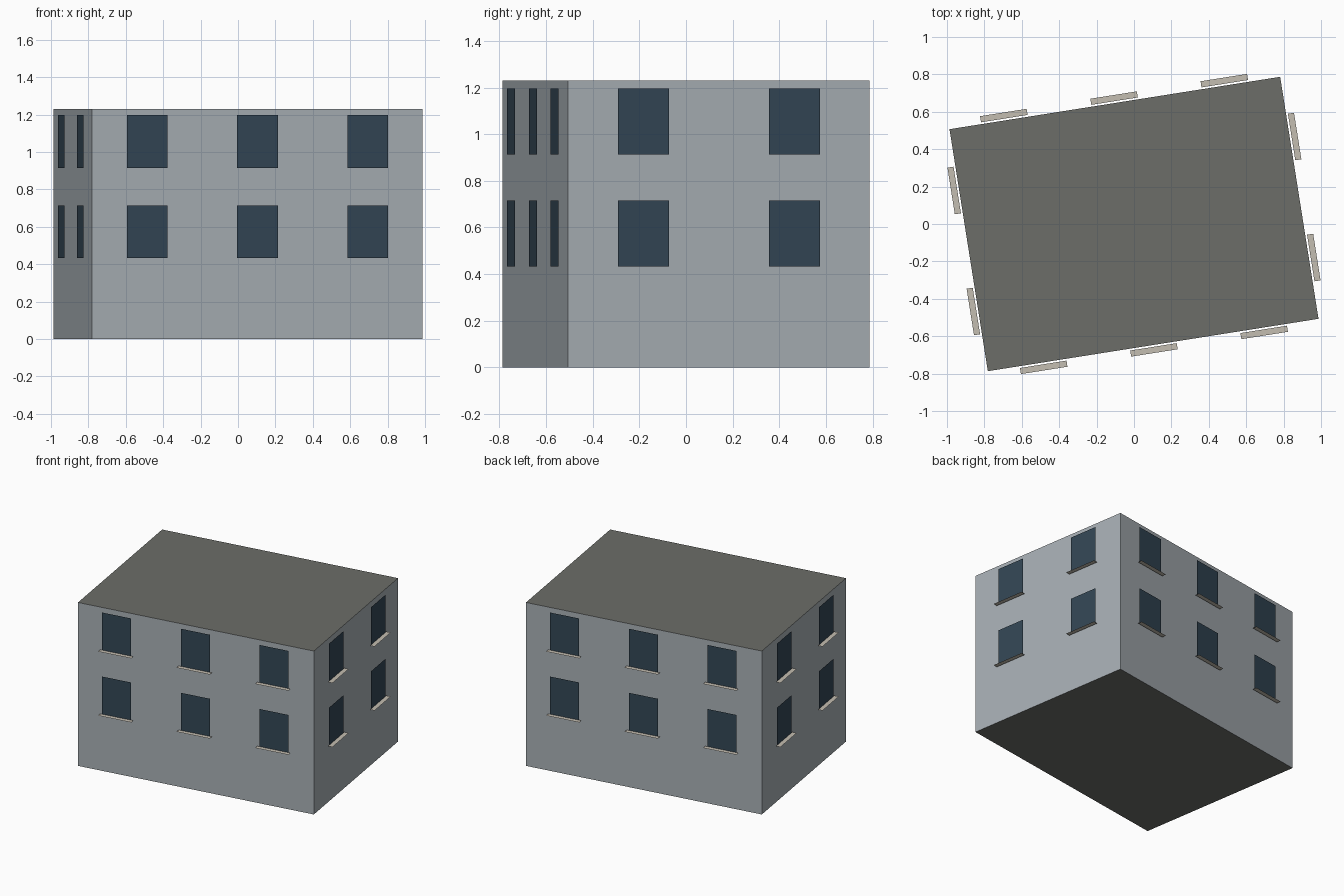
import bpy, bmesh
from math import radians, pi
from mathutils import Matrix, Vector

if "Cube" in bpy.data.objects:
    bpy.data.objects.remove(bpy.data.objects["Cube"])

WIDTH, DEPTH, HEIGHT = 1.79, 1.31, 1.23
TURN = Matrix.Rotation(radians(9), 4, 'Z')      # whole block is turned on its plot
WIN_W, WIN_H = 0.22, 0.283
SILL_W, SILL_D = 0.252, 0.033
GAP = 0.01                                      # panes float just off the wall
FLOORS = (0.432, 0.914)                         # window bottoms


def material(name, rgb):
    m = bpy.data.materials.new(name)
    m.diffuse_color = (*rgb, 1)
    m.use_nodes = True
    m.node_tree.nodes["Principled BSDF"].inputs["Base Color"].default_value = m.diffuse_color
    return m


WALL = material("wall_paint", (0.39, 0.43, 0.46))
ROOF = material("roof_covering", (0.15, 0.155, 0.14))
GLASS = material("window_glass", (0.033, 0.061, 0.09))
STONE = material("sill_stone", (0.55, 0.51, 0.44))


def add_object(name, bm, *mats):
    mesh = bpy.data.meshes.new(name)
    bm.to_mesh(mesh)
    bm.free()
    for m in mats:
        mesh.materials.append(m)
    obj = bpy.data.objects.new(name, mesh)
    bpy.context.collection.objects.link(obj)
    return obj


def quad(name, centre, across, up, matrix, mat):
    """Flat rectangle facing across x up."""
    bm = bmesh.new()
    corners = [centre + across * s + up * t
               for s, t in ((-.5, -.5), (.5, -.5), (.5, .5), (-.5, .5))]
    bm.faces.new([bm.verts.new(matrix @ c) for c in corners])
    return add_object(name, bm, mat)


# Main block: painted walls, dark roof and underside
bm = bmesh.new()
bmesh.ops.create_cube(bm, size=1, matrix=TURN @ Matrix.Translation((0, 0, HEIGHT / 2))
                      @ Matrix.Diagonal((WIDTH, DEPTH, HEIGHT, 1)))
bm.normal_update()
for f in bm.faces:
    f.material_index = 1 if abs(f.normal.z) > 0.5 else 0
add_object("building_block", bm, WALL, ROOF)

# Windows and flat sills on each wall, laid out as if on the front wall
sides = (("front", 0, WIDTH, DEPTH, 3), ("right", 1, DEPTH, WIDTH, 2),
         ("back", 2, WIDTH, DEPTH, 3), ("left", 3, DEPTH, WIDTH, 2))
for side, turns, span, across, count in sides:
    matrix = TURN @ Matrix.Rotation(turns * pi / 2, 4, 'Z')
    y = -across / 2 - GAP
    for floor, z in enumerate(FLOORS, 1):
        for i in range(count):
            x = span * ((i + 0.5) / count - 0.5)
            tag = f"{side}_{floor}_{i + 1}"
            quad("window_" + tag, Vector((x, y, z + WIN_H / 2)),
                 Vector((WIN_W, 0, 0)), Vector((0, 0, WIN_H)), matrix, GLASS)
            quad("sill_" + tag, Vector((x, y - SILL_D / 2, z)),
                 Vector((SILL_W, 0, 0)), Vector((0, SILL_D, 0)), matrix, STONE)
